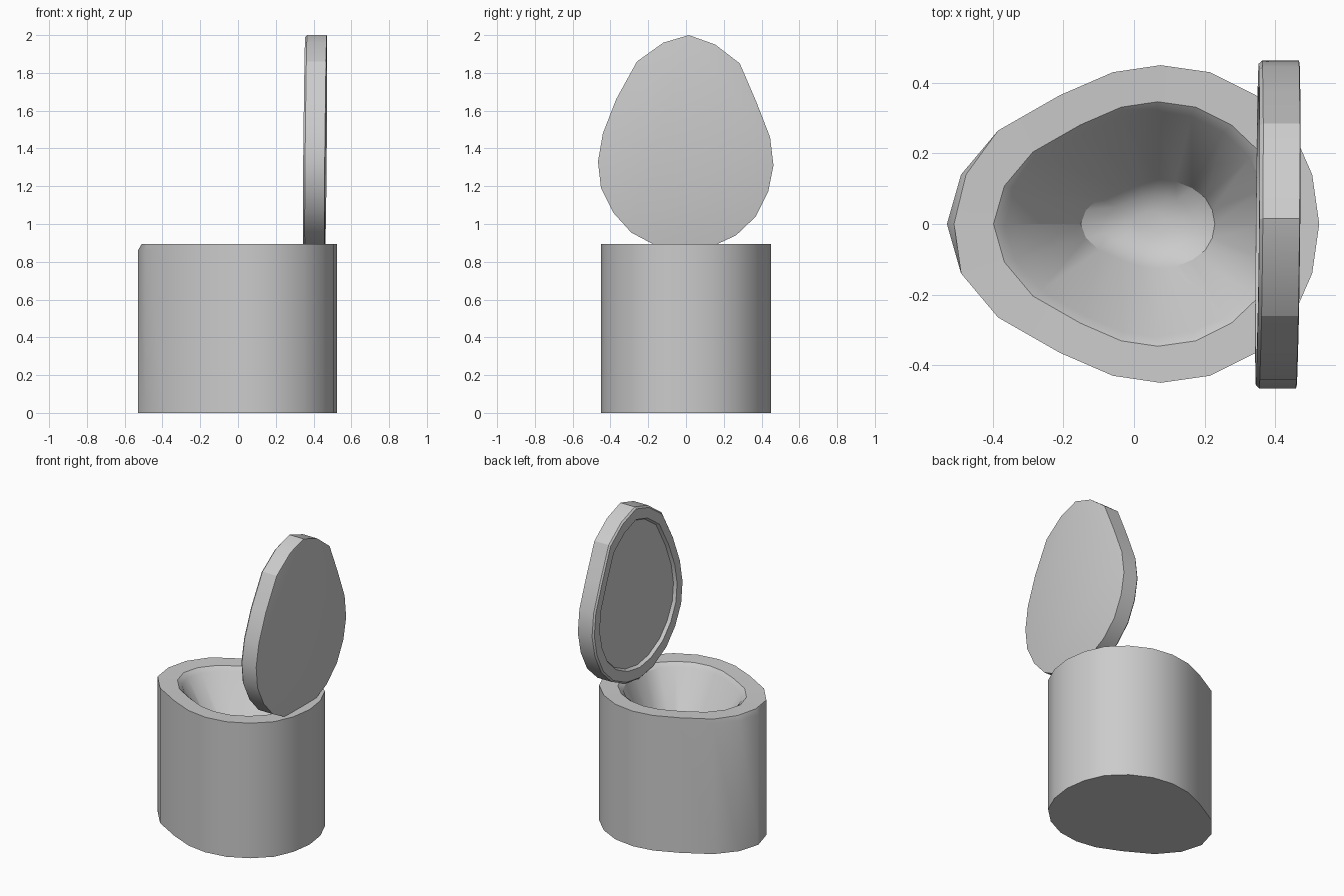
import bpy, bmesh
from mathutils import Vector

if "Cube" in bpy.data.objects:
    bpy.data.objects.remove(bpy.data.objects["Cube"])


def loft(name, rings, angle=0.5):
    """Skin a list of equal-length rings and cap both ends."""
    bm = bmesh.new()
    loops = [[bm.verts.new(p) for p in ring] for ring in rings]
    n = len(loops[0])
    for a, b in zip(loops, loops[1:]):
        for i in range(n):
            j = (i + 1) % n
            bm.faces.new((a[i], a[j], b[j], b[i]))
    bm.faces.new(loops[0][::-1])
    bm.faces.new(loops[-1])
    bmesh.ops.recalc_face_normals(bm, faces=bm.faces)
    mesh = bpy.data.meshes.new(name)
    bm.to_mesh(mesh)
    bm.free()
    obj = bpy.data.objects.new(name, mesh)
    bpy.context.collection.objects.link(obj)
    bpy.ops.object.select_all(action='DESELECT')
    obj.select_set(True)
    bpy.context.view_layer.objects.active = obj
    bpy.ops.object.shade_smooth_by_angle(angle=angle)
    return obj


# Egg-shaped plan of the base, narrow end at -x, mirrored across y
half = [(-0.53, 0), (-0.49, 0.14), (-0.385, 0.265), (-0.21, 0.365),
        (-0.06, 0.43), (0.075, 0.45), (0.215, 0.43), (0.345, 0.365),
        (0.45, 0.265), (0.505, 0.14), (0.525, 0)]
egg = half + [(x, -y) for x, y in half[-2:0:-1]]


def egg_ring(z, sx=1, sy=1, dx=0):
    return [Vector((x * sx + dx, y * sy, z)) for x, y in egg]


# Base with small chamfer at the narrow tip and a tapering bowl inside
rim = egg_ring(0.893)
rim[0].x += 0.02
rim[1].x += 0.014
loft("bowl_base", [
    egg_ring(0), egg_ring(0.86), rim,
    egg_ring(0.89, 0.77, 0.77, 0.01),
    egg_ring(0.865, 0.71, 0.71, 0.01),
    egg_ring(0.47, 0.36, 0.28, 0.04),
    egg_ring(0.435, 0.24, 0.18, 0.04),
    egg_ring(0.42, 0.1, 0.08, 0.04)])

# Upright lid outline in y, z
outline = [(0.015, 2.0), (0.155, 1.95), (0.285, 1.85), (0.375, 1.64),
           (0.445, 1.46), (0.463, 1.31), (0.435, 1.17), (0.37, 1.04),
           (0.265, 0.94), (0.13, 0.877), (-0.015, 0.855), (-0.15, 0.88),
           (-0.29, 0.955), (-0.385, 1.06), (-0.45, 1.19), (-0.466, 1.33),
           (-0.44, 1.48), (-0.37, 1.66), (-0.26, 1.86), (-0.12, 1.96)]


def lid_ring(x, s=1.0):
    ring = []
    for y, z in outline:
        y2, z2 = y * s, 1.42 + (z - 1.42) * s
        lean = 0.009 * y2 + 0.009 * (z2 - 1.42)
        ring.append(Vector((x + lean, y2, z2)))
    return ring


# Lid slab with softened edges and a shallow recess on the inner face
loft("lid", [
    lid_ring(0.466, 0.985), lid_ring(0.464, 1.0),
    lid_ring(0.36, 1.0), lid_ring(0.35, 0.98),
    lid_ring(0.35, 0.86), lid_ring(0.37, 0.84)], angle=0.35)
